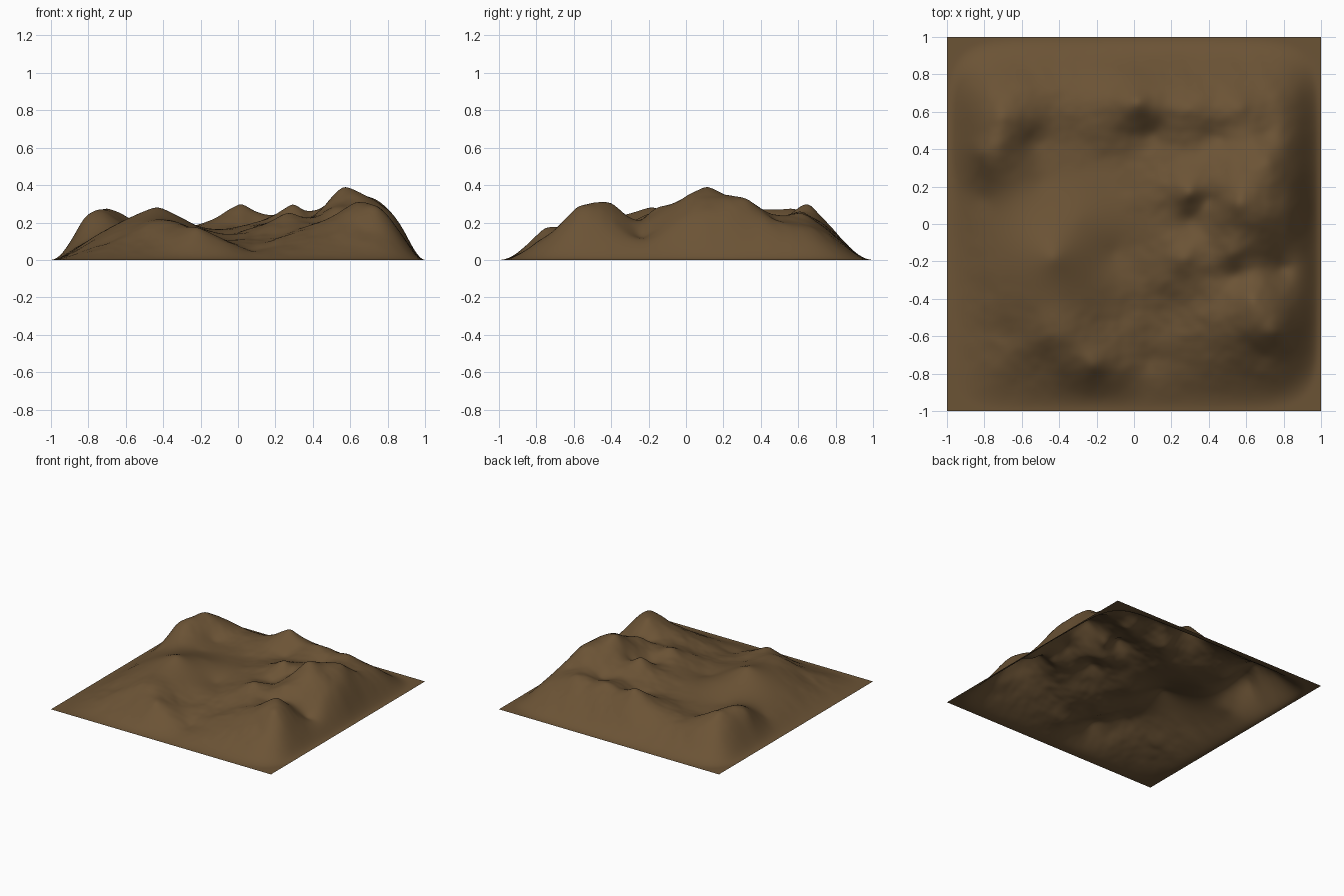
import bpy
import math
from mathutils import Vector, noise

if "Cube" in bpy.data.objects:
    bpy.data.objects.remove(bpy.data.objects["Cube"])

# Survey points (x, y, height): peaks, ridges, saddles and valleys
SURVEY = [
    # north-west peak and north ridge
    (-.70, .58, .275), (-.83, .38, .21), (-.45, .62, .17), (-.20, .58, .19),
    (.02, .65, .30), (.09, .74, .21), (.30, .61, .25), (.55, .62, .25), (.65, .70, .18),
    # east massif and its spurs
    (.56, .11, .39), (.62, .17, .36), (.71, .33, .325), (.76, .12, .30),
    (.30, .16, .29), (.10, .15, .20), (.63, -.03, .32), (.53, -.16, .275),
    (.27, -.18, .25), (.12, -.25, .17), (.40, .13, .23), (.42, -.12, .23),
    # south-east peak
    (.63, -.40, .30), (.75, -.58, .275), (.45, -.45, .20), (.30, -.60, .14), (.70, -.70, .16),
    # west dome and south hills
    (-.43, -.18, .28), (-.30, .02, .20), (-.63, -.15, .20), (-.45, -.61, .20),
    (-.22, -.76, .165), (-.70, -.60, .09), (-.48, -.74, .10),
    # valleys and flanks
    (.80, -.24, .12), (.20, -.40, .14), (.55, -.28, .19), (.07, -.72, .06),
    (.30, .02, .19), (.45, .46, .20), (.10, .48, .16), (-.15, .35, .145),
    (-.54, .44, .15), (-.10, -.15, .135), (-.15, -.55, .12), (-.87, -.05, .06),
    (.89, .10, .15), (-.50, .22, .15), (-.80, .14, .11), (.70, .47, .22),
]


def falloff(x, y):
    """Smooth fade to the ground at the border."""
    d = min(1.0, math.sqrt(x ** 8 + y ** 8))
    return 1 - d * d * (3 - 2 * d)


# Heights before the fade, plus the rock level along the border
points = [(x, y, z / falloff(x, y)) for x, y, z in SURVEY]
for i in range(-4, 5):
    t = i * 0.25
    points += [(t, -1, .08), (t, 1, .10)]
    if abs(i) < 4:
        points += [(1, t, .45 - .25 * t * t), (-1, t, .17 + .15 * t)]


def kernel(ax, ay, bx, by):
    return math.sqrt((ax - bx) ** 2 + (ay - by) ** 2 + 0.0009)


def solve(rows):
    """Gaussian elimination on an augmented matrix."""
    n = len(rows)
    for c in range(n):
        p = max(range(c, n), key=lambda r: abs(rows[r][c]))
        rows[c], rows[p] = rows[p], rows[c]
        for r in range(c + 1, n):
            f = rows[r][c] / rows[c][c]
            for k in range(c, n + 1):
                rows[r][k] -= f * rows[c][k]
    out = [0.0] * n
    for c in reversed(range(n)):
        s = sum(rows[c][k] * out[k] for k in range(c + 1, n))
        out[c] = (rows[c][n] - s) / rows[c][c]
    return out


weights = solve([[kernel(a[0], a[1], b[0], b[1]) for b in points] + [a[2]] for a in points])


def height(x, y):
    h = sum(w * kernel(x, y, p[0], p[1]) for w, p in zip(weights, points))
    # craggy detail on the rough ground, none on the smooth west dome
    rough = min(1.0, max(0.0, math.hypot(x + .42, y + .05) - .3) / .3)
    h += 0.012 * rough * noise.fractal(Vector((x * 5, y * 5, 3.0)), 1.0, 2.0, 3)
    return max(0.0, h * falloff(x, y))


# Terrain sheet
bpy.ops.mesh.primitive_grid_add(x_subdivisions=127, y_subdivisions=127, size=2)
terrain = bpy.context.object
terrain.name = "terrain"
for v in terrain.data.vertices:
    v.co.z = height(v.co.x, v.co.y)
bpy.ops.object.shade_smooth()

# Earth colour
earth = bpy.data.materials.new("earth brown")
earth.diffuse_color = (0.148, 0.087, 0.036, 1)
earth.use_nodes = True
earth.node_tree.nodes["Principled BSDF"].inputs["Base Color"].default_value = earth.diffuse_color
terrain.data.materials.append(earth)
